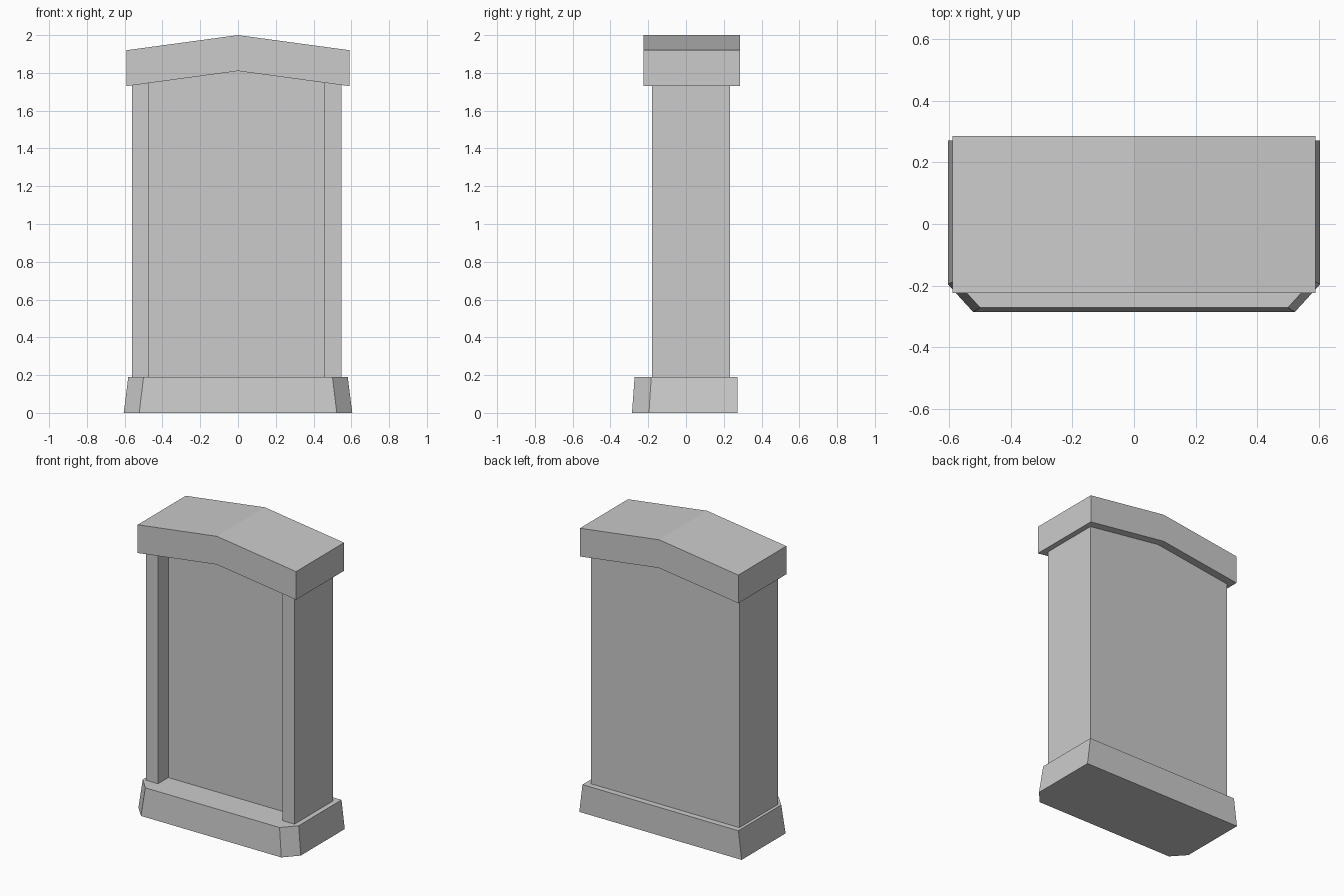
import bpy
import bmesh

cube = bpy.data.objects.get("Cube")
if cube:
    bpy.data.objects.remove(cube, do_unlink=True)

COLOR = (0.6, 0.6, 0.6, 1.0)
stone = bpy.data.materials.new("grey_stone")
stone.use_nodes = True
stone.diffuse_color = COLOR
stone.node_tree.nodes["Principled BSDF"].inputs["Base Color"].default_value = COLOR


def loft(name, start, end):
    """Solid between two matching outlines."""
    bm = bmesh.new()
    a = [bm.verts.new(p) for p in start]
    b = [bm.verts.new(p) for p in end]
    bm.faces.new(a)
    bm.faces.new(b)
    n = len(a)
    for i in range(n):
        j = (i + 1) % n
        bm.faces.new((a[i], a[j], b[j], b[i]))
    bmesh.ops.recalc_face_normals(bm, faces=bm.faces)
    mesh = bpy.data.meshes.new(name)
    bm.to_mesh(mesh)
    bm.free()
    mesh.materials.append(stone)
    obj = bpy.data.objects.new(name, mesh)
    bpy.context.collection.objects.link(obj)
    return obj


def plinth_outline(half, chamfer_x, front, chamfer_y, z):
    right = [(half, 0.272), (half, chamfer_y), (chamfer_x, front)]
    left = [(-x, y) for x, y in reversed(right)]
    return [(x, y, z) for x, y in right + left]


# Tapered plinth with cut front corners
loft("plinth",
     plinth_outline(0.605, 0.523, -0.286, -0.196, 0),
     plinth_outline(0.581, 0.5, -0.272, -0.184, 0.19))

# Upright slab with a recessed front between two side posts
LEFT, RIGHT, BACK, FRONT, RECESS = -0.56, 0.547, 0.232, -0.18, -0.07
slab = [(LEFT, BACK), (LEFT, FRONT), (-0.47, FRONT), (-0.47, RECESS),
        (0.457, RECESS), (0.457, FRONT), (RIGHT, FRONT), (RIGHT, BACK)]
loft("recessed_slab",
     [(x, y, 0.19) for x, y in slab],
     [(x, y, 1.82) for x, y in slab])

# Shallow gabled cap
cap = [(-0.59, 1.73), (0, 1.81), (0.59, 1.73),
       (0.59, 1.92), (0, 2.0), (-0.59, 1.92)]
loft("gabled_cap",
     [(x, -0.225, z) for x, z in cap],
     [(x, 0.286, z) for x, z in cap])
